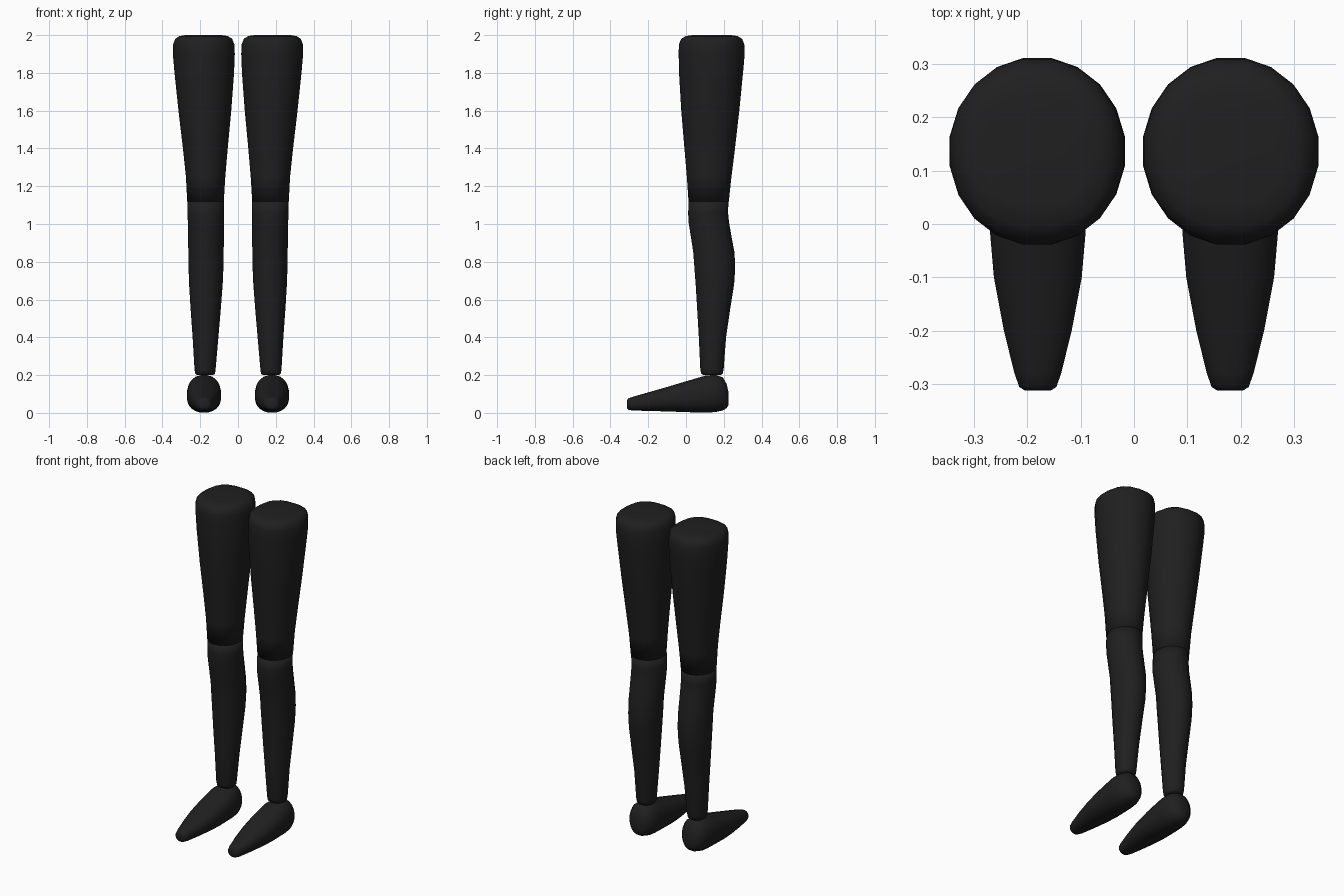
import bpy, bmesh, math
from mathutils import Vector

SIDES = 20
mat = bpy.data.materials.new("charcoal black")
mat.diffuse_color = (0.014, 0.014, 0.014, 1)


def oval(t, a, b, n):
    """Point on a superellipse: n=2 is round, larger n is squarer."""
    c, s = math.cos(t), math.sin(t)
    return (math.copysign(abs(c) ** (2 / n), c) * a,
            math.copysign(abs(s) ** (2 / n), s) * b)


def loft(name, rings):
    """Skin rings of (centre, u axis, v axis, n), cap the ends and mirror."""
    bm = bmesh.new()
    loops = []
    for centre, u, v, n in rings:
        loop = []
        for i in range(SIDES):
            a, b = oval(math.tau * (i + 0.5) / SIDES, 1, 1, n)
            loop.append(bm.verts.new(Vector(centre) + Vector(u) * a + Vector(v) * b))
        loops.append(loop)
    for lo, hi in zip(loops, loops[1:]):
        for i in range(SIDES):
            j = (i + 1) % SIDES
            bm.faces.new((lo[i], lo[j], hi[j], hi[i]))
    bm.faces.new(loops[0][::-1])
    bm.faces.new(loops[-1])
    bmesh.ops.recalc_face_normals(bm, faces=bm.faces)
    me = bpy.data.meshes.new(name)
    bm.to_mesh(me)
    bm.free()
    me.materials.append(mat)
    ob = bpy.data.objects.new(name, me)
    bpy.context.collection.objects.link(ob)
    mod = ob.modifiers.new("other side", 'MIRROR')
    mod.use_mirror_merge = False
    for p in me.polygons:
        p.use_smooth = True
    return ob


def limb(name, rows):
    """Vertical limb from rows of (z, x0, x1, y0, y1, n)."""
    return loft(name, [(((x0 + x1) / 2, (y0 + y1) / 2, z),
                        ((x1 - x0) / 2, 0, 0), (0, (y1 - y0) / 2, 0), n)
                       for z, x0, x1, y0, y1, n in rows])


# Thighs, with a softly rounded top
limb("thighs", [
    (1.12, 0.074, 0.270, 0.012, 0.228, 2),
    (1.25, 0.066, 0.277, 0.003, 0.242, 2),
    (1.40, 0.053, 0.293, -0.010, 0.261, 2),
    (1.60, 0.034, 0.317, -0.027, 0.284, 2),
    (1.80, 0.019, 0.338, -0.039, 0.304, 2),
    (1.90, 0.015, 0.347, -0.041, 0.313, 2),
    (1.95, 0.017, 0.346, -0.040, 0.311, 2.05),
    (1.98, 0.029, 0.334, -0.027, 0.299, 2.3),
    (1.995, 0.052, 0.311, -0.003, 0.274, 2.6),
    (2.00, 0.085, 0.278, 0.035, 0.238, 2.8)])

# Knees, calves and ankles
limb("lower_legs", [
    (0.20, 0.130, 0.219, 0.092, 0.184, 2.2),
    (0.208, 0.121, 0.227, 0.080, 0.195, 2),
    (0.23, 0.118, 0.231, 0.075, 0.200, 2),
    (0.40, 0.103, 0.241, 0.067, 0.213, 2),
    (0.55, 0.090, 0.252, 0.058, 0.235, 2),
    (0.68, 0.080, 0.260, 0.050, 0.256, 2),
    (0.77, 0.076, 0.263, 0.043, 0.262, 2),
    (0.85, 0.075, 0.264, 0.037, 0.258, 2),
    (0.93, 0.073, 0.266, 0.025, 0.243, 2),
    (1.01, 0.072, 0.267, 0.012, 0.229, 2),
    (1.06, 0.072, 0.268, 0.010, 0.224, 2),
    (1.12, 0.073, 0.269, 0.013, 0.226, 2)])

# Feet: rows of y, bottom z, top z, half width, squareness
FOOT = [
    (-0.312, 0.025, 0.068, 0.024, 2.3),
    (-0.305, 0.016, 0.078, 0.035, 2.3),
    (-0.28, 0.012, 0.086, 0.044, 2.4),
    (-0.20, 0.010, 0.109, 0.064, 2.4),
    (-0.10, 0.007, 0.138, 0.083, 2.4),
    (-0.02, 0.004, 0.162, 0.090, 2.4),
    (0.06, 0.001, 0.186, 0.091, 2.3),
    (0.11, 0.000, 0.200, 0.090, 2.3),
    (0.16, 0.004, 0.201, 0.086, 2.3),
    (0.195, 0.012, 0.189, 0.072, 2.2),
    (0.215, 0.024, 0.155, 0.052, 2.1),
    (0.226, 0.042, 0.105, 0.026, 2)]
loft("feet", [((0.18, y, (lo + hi) / 2), (w, 0, 0), (0, 0, (hi - lo) / 2), n)
              for y, lo, hi, w, n in FOOT])
